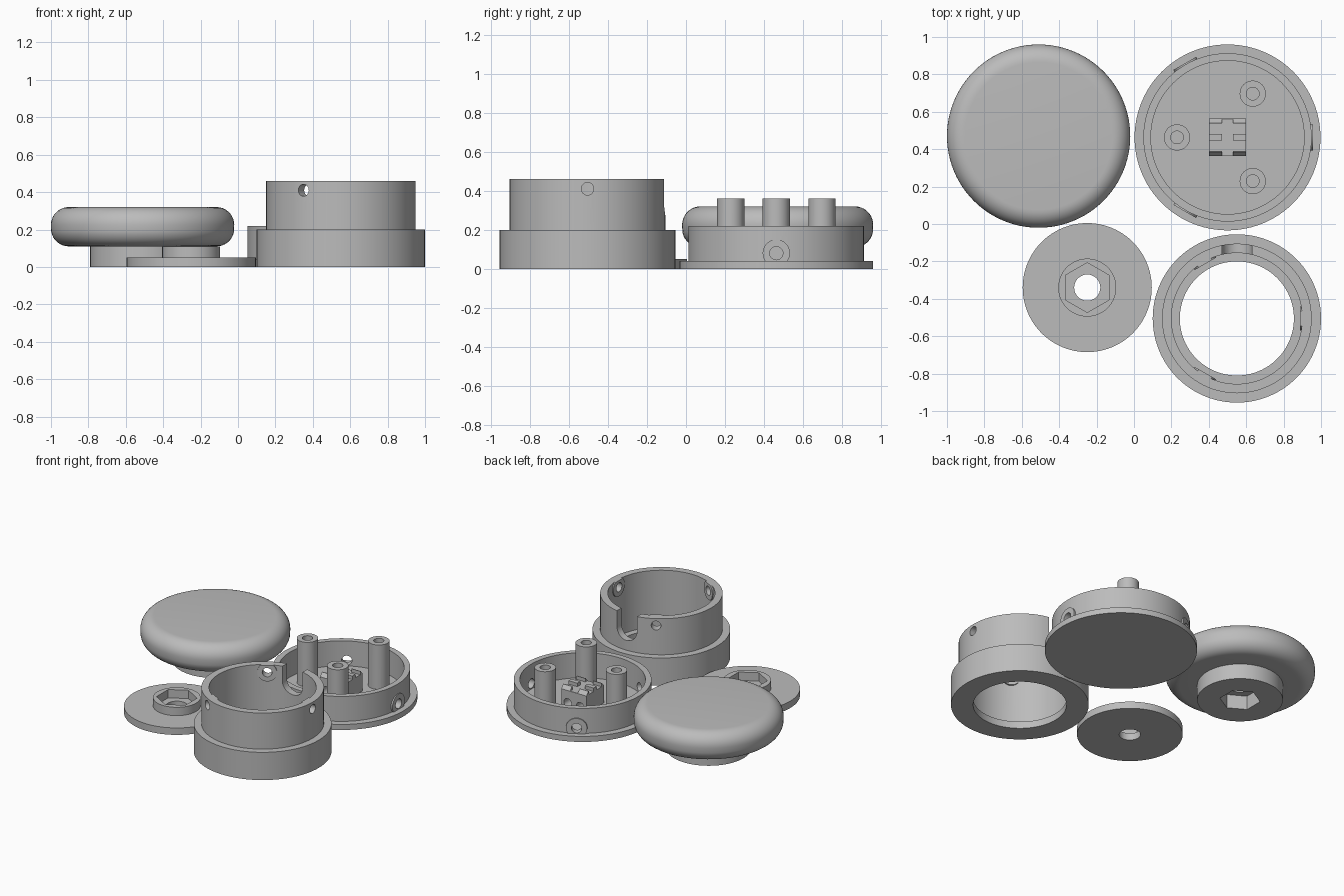
import bpy, math
from mathutils import Matrix, Vector

if "Cube" in bpy.data.objects:
    bpy.data.objects.remove(bpy.data.objects["Cube"])

grey = bpy.data.materials.new("light grey plastic")
grey.diffuse_color = (0.5, 0.5, 0.5, 1)
grey.use_nodes = True
grey.node_tree.nodes["Principled BSDF"].inputs["Base Color"].default_value = grey.diffuse_color


def lathe(name, profile, centre, sides=96):
    """Closed solid of revolution from (radius, z) points; radius 0 collapses to a pole."""
    verts, rings, faces = [], [], []
    for r, z in profile:
        start = len(verts)
        n = 1 if r == 0 else sides
        for i in range(n):
            a = 2 * math.pi * i / sides
            verts.append((centre[0] + r * math.cos(a), centre[1] + r * math.sin(a), z))
        rings.append([start + (i % n) for i in range(sides)])
    for k, lower in enumerate(rings):
        if k == len(rings) - 1 and profile[0][0] == 0:
            break
        upper = rings[(k + 1) % len(rings)]
        for i in range(sides):
            j = (i + 1) % sides
            quad = [lower[i], lower[j], upper[j], upper[i]]
            faces.append(list(dict.fromkeys(quad)))
    me = bpy.data.meshes.new(name)
    me.from_pydata(verts, [], faces)
    ob = bpy.data.objects.new(name, me)
    bpy.context.collection.objects.link(ob)
    me.materials.append(grey)
    return ob


def rod(r, start, end, sides=32, turn=0.0):
    """Cylinder or prism between two points."""
    a, b = Vector(start), Vector(end)
    rot = (b - a).to_track_quat('Z', 'Y').to_matrix().to_4x4()
    bpy.ops.mesh.primitive_cylinder_add(vertices=sides, radius=r, depth=(b - a).length)
    ob = bpy.context.object
    ob.data.transform(Matrix.Translation((a + b) / 2) @ rot @ Matrix.Rotation(turn, 4, 'Z'))
    ob.data.materials.append(grey)
    return ob


def box(x0, x1, y0, y1, z0, z1):
    bpy.ops.mesh.primitive_cube_add(size=1)
    ob = bpy.context.object
    ob.data.transform(Matrix.Translation(((x0 + x1) / 2, (y0 + y1) / 2, (z0 + z1) / 2))
                      @ Matrix.Diagonal((x1 - x0, y1 - y0, z1 - z0, 1)))
    ob.data.materials.append(grey)
    return ob


def combine(target, tool, operation):
    mod = target.modifiers.new("combine", 'BOOLEAN')
    mod.operation, mod.solver, mod.object = operation, 'EXACT', tool
    bpy.ops.object.select_all(action='DESELECT')
    bpy.context.view_layer.objects.active = target
    target.select_set(True)
    bpy.ops.object.modifier_apply(modifier=mod.name)
    bpy.data.objects.remove(tool)


def join(target, tool):
    combine(target, tool, 'UNION')


def cut(target, tool):
    combine(target, tool, 'DIFFERENCE')


def radial(r, centre, z, r0, r1, angle):
    """Horizontal rod pointing away from a part's axis."""
    c, s = math.cos(angle), math.sin(angle)
    return rod(r, (centre[0] + r0 * c, centre[1] + r0 * s, z),
               (centre[0] + r1 * c, centre[1] + r1 * s, z))


THIRDS = [math.radians(a) for a in (0, 120, 240)]

# Knob: rounded disc on a stem with a hexagonal socket underneath
kx, ky = K = (-0.51, 0.47)
f = 0.095
arc = [math.radians(a) for a in range(-90, 91, 10)]
rim = [(0.49 - f + f * math.cos(a), (0.11 if a < 0 else 0.32) + (f if a < 0 else -f) + f * math.sin(a))
       for a in arc]
knob = lathe("knob", [(0, 0), (0.28, 0), (0.28, 0.11)] + rim + [(0, 0.32)], K)
cut(knob, rod(0.133, (kx, ky, -0.05), (kx, ky, 0.1), 6))
cut(knob, rod(0.07, (kx, ky, 0.05), (kx, ky, 0.2)))

# Plate: thin disc with a collar holding a hexagonal recess
px, py = P = (-0.25, -0.34)
plate = lathe("nut_plate", [(0, 0), (0.345, 0), (0.345, 0.05), (0.155, 0.05), (0.155, 0.11), (0, 0.11)], P)
cut(plate, rod(0.133, (px, py, 0.05), (px, py, 0.2), 6))
cut(plate, rod(0.07, (px, py, -0.1), (px, py, 0.2)))

# Housing: stepped ring with an inner lip, screw pads and a cable notch
hx, hy = H = (0.55, -0.505)
housing = lathe("housing", [(0.305, 0), (0.45, 0), (0.45, 0.2), (0.40, 0.2), (0.40, 0.46),
                            (0.35, 0.46), (0.35, 0.05), (0.305, 0.05)], H)
for a in THIRDS:
    pad = radial(0.065, H, 0.41, 0.337, 0.38, a)
    cut(pad, box(0, 2, -2, 2, 0.46, 0.6))
    join(housing, pad)
for a in THIRDS:
    cut(housing, radial(0.032, H, 0.41, 0.25, 0.5, a))
notch = rod(0.08, (hx, hy + 0.25, 0.35), (hx, hy + 0.5, 0.35))
join(notch, box(hx - 0.08, hx + 0.08, hy + 0.25, hy + 0.5, 0.35, 0.6))
cut(housing, notch)

# Base: flanged cup with screw pads outside and three posts inside
bx, by = B = (0.5, 0.463)
base = lathe("base", [(0, 0), (0.497, 0), (0.497, 0.04), (0.45, 0.04), (0.45, 0.22),
                      (0.41, 0.22), (0.41, 0.04), (0, 0.04)], B)
for a in THIRDS:
    join(base, radial(0.07, B, 0.08, 0.425, 0.457, a))
for a in THIRDS:
    cut(base, radial(0.034, B, 0.08, 0.35, 0.55, a))
for a in THIRDS:
    x, y = bx - 0.27 * math.cos(a), by + 0.27 * math.sin(a)
    join(base, rod(0.07, (x, y, 0.02), (x, y, 0.36)))
    cut(base, rod(0.034, (x, y, 0.16), (x, y, 0.4)))

# Cable clamp block: crossed grooves, bevelled ends and tunnels
clamp = box(0.4, 0.6, by - 0.1, by + 0.1, 0.03, 0.19)
cut(clamp, box(0.47, 0.53, 0.2, 0.7, 0.165, 0.3))
for s in (-1, 1):
    cut(clamp, box(0.3, 0.7, by + s * 0.045 - 0.028, by + s * 0.045 + 0.028, 0.165, 0.3))
    cut(clamp, rod(0.03, (0.5 + s * 0.05, by - 0.2, 0.075), (0.5 + s * 0.05, by + 0.2, 0.075)))
    bevel = box(0.3, 0.7, -0.1, 0.1, 0, 0.1)
    bevel.data.transform(Matrix.Translation((0, by + s * 0.078, 0.19))
                         @ Matrix.Rotation(-s * math.radians(50), 4, 'X'))
    cut(clamp, bevel)
clamp.name = "cable_clamp"

for ob in (knob, plate, housing, base, clamp):
    bpy.ops.object.select_all(action='DESELECT')
    bpy.context.view_layer.objects.active = ob
    ob.select_set(True)
    bpy.ops.object.shade_smooth_by_angle(angle=math.radians(30))
